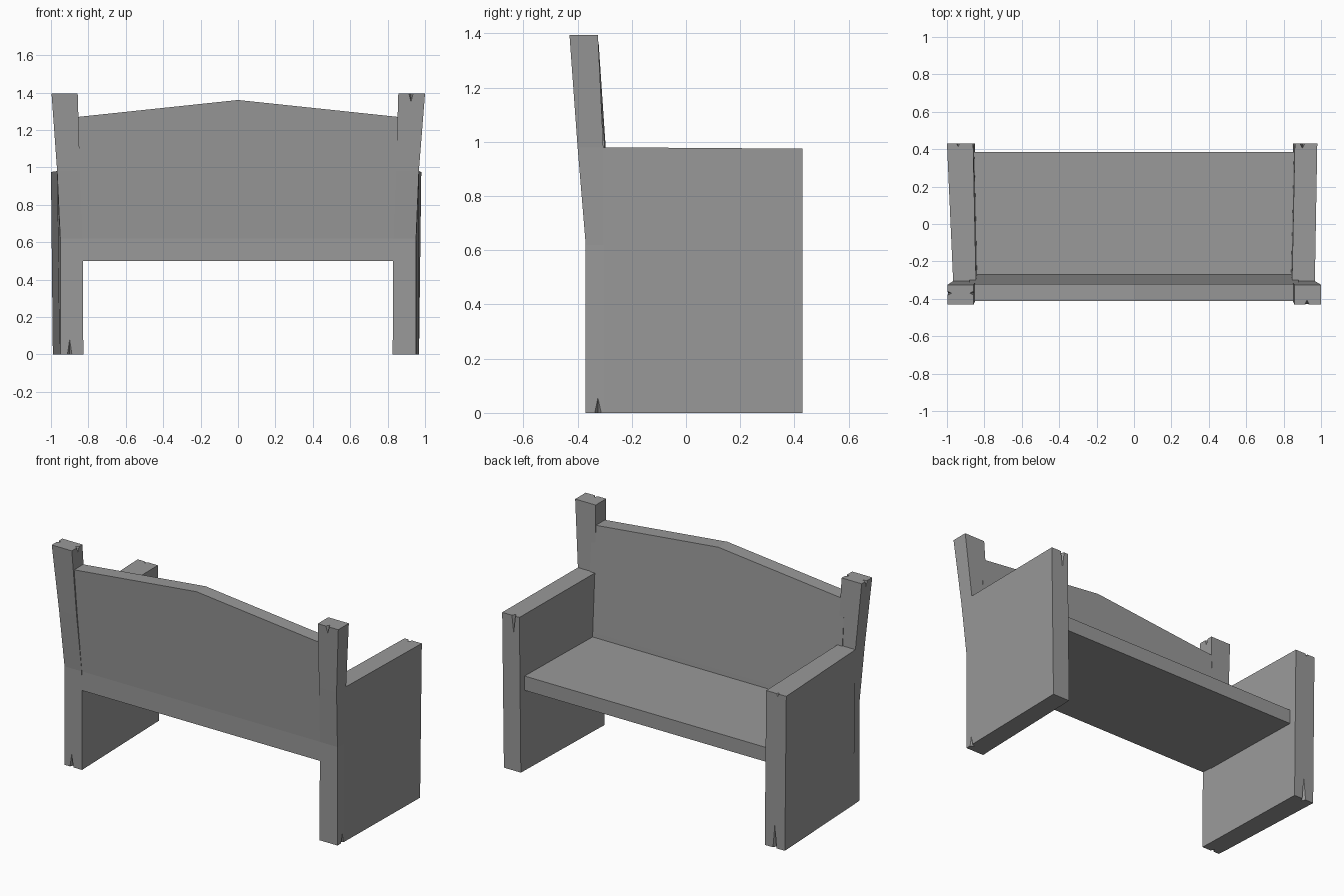
import bpy
import bmesh
from mathutils import Vector

cube = bpy.data.objects.get("Cube")
if cube:
    bpy.data.objects.remove(cube)

GREY = (0.32, 0.32, 0.32, 1)
wood = bpy.data.materials.new("plain grey")
wood.use_nodes = True
wood.diffuse_color = GREY
wood.node_tree.nodes["Principled BSDF"].inputs["Base Color"].default_value = GREY


def add_object(name, bm):
    bmesh.ops.recalc_face_normals(bm, faces=bm.faces)
    mesh = bpy.data.meshes.new(name)
    bm.to_mesh(mesh)
    bm.free()
    mesh.materials.append(wood)
    obj = bpy.data.objects.new(name, mesh)
    bpy.context.collection.objects.link(obj)
    return obj


def slab(name, near, far, cells):
    """Solid between two matching point sets, with rim walls on open edges."""
    bm = bmesh.new()
    a = [bm.verts.new(p) for p in near]
    b = [bm.verts.new(p) for p in far]
    edges = set()
    for cell in cells:
        bm.faces.new([a[i] for i in cell])
        bm.faces.new([b[i] for i in reversed(cell)])
        edges.update(zip(cell, cell[1:] + cell[:1]))
    for i, j in edges:
        if (j, i) not in edges:
            bm.faces.new((a[j], a[i], b[i], b[j]))
    return add_object(name, bm)


def crack(obj, edge, along, inward, length, half=0.015, depth=0.03):
    """Cut a tapering split that starts at the end of a board."""
    p, a, n = Vector(edge), Vector(along), Vector(inward)
    w = a.cross(n) * half
    start = p - a * 0.01 - n * 0.003
    bm = bmesh.new()
    v = [bm.verts.new(q) for q in
         (start + w, start - w, start + n * depth, p + a * length - n * 0.003)]
    for tri in ((0, 1, 2), (0, 1, 3), (1, 2, 3), (2, 0, 3)):
        bm.faces.new([v[i] for i in tri])
    cutter = add_object("crack_cutter", bm)
    cutter.hide_render = True
    mod = obj.modifiers.new("crack", "BOOLEAN")
    mod.operation = "DIFFERENCE"
    mod.solver = "EXACT"
    mod.object = cutter
    bpy.context.view_layer.objects.active = obj
    bpy.ops.object.modifier_apply(modifier=mod.name)
    bpy.data.objects.remove(cutter)


# End boards: post and arm panel share one side outline (y, z)
outline = [(-.37, 0), (-.37, .62), (-.4, .98), (-.43, 1.395), (-.325, 1.395),
           (-.305, .98), (.43, .975), (.43, 0), (-.305, .62), (-.305, 0)]
cells = [(0, 9, 8, 1), (1, 8, 5, 2), (2, 5, 4, 3), (9, 7, 6, 5, 8)]
inner = [.827, .83, .845, .857, .857, .845, .86, .85, .835, .83]
outer_left = [.952, .952, .967, 1, 1, .967, .98, .968, .955, .955]
outer_right = [.95, .95, .967, .997, .997, .967, 1, .99, .955, .955]


def end_board(name, side, outer):
    return slab(name,
                [(side * x, y, z) for x, (y, z) in zip(inner, outline)],
                [(side * x, y, z) for x, (y, z) in zip(outer, outline)], cells)


left_end = end_board("left_end_board", 1, outer_left)
right_end = end_board("right_end_board", -1, outer_right)

# Splits in the wood at the board ends
UP, DOWN, TO_BACK, TO_FRONT = (0, 0, 1), (0, 0, -1), (0, 1, 0), (0, -1, 0)
IN_L, IN_R = (-1, 0, 0), (1, 0, 0)
crack(left_end, (.925, -.43, 1.395), DOWN, TO_BACK, .06)
crack(left_end, (.9, .43, .975), DOWN, TO_FRONT, .12)
crack(left_end, (.953, -.325, 0), UP, IN_L, .06)
crack(right_end, (-.9, -.37, 0), UP, TO_BACK, .09)
crack(right_end, (-.94, .43, .975), DOWN, TO_FRONT, .02)
crack(right_end, (-.92, .43, 0), UP, TO_FRONT, .16)
crack(right_end, (-.997, -.37, 1.395), DOWN, IN_R, .05)
crack(right_end, (-.857, -.37, 1.395), DOWN, IN_L, .04)

# Backrest: leaning board with a shallow central peak
stations = [(-.88, 1.267), (0, 1.36), (.88, 1.267)]
rear, front = [], []
for x, top in stations:
    rear += [(x, -.369, .5), (x, -.369, .62), (x, -.412, top)]
    front += [(x, -.265, .5), (x, -.272, .62), (x, -.322, top)]
panels = [(c + r, c + r + 3, c + r + 4, c + r + 1) for c in (0, 3) for r in (0, 1)]
slab("backrest", rear, front, panels)

# Seat board
corners = [(-.88, -.3), (.88, -.3), (.88, .385), (-.88, .385)]
slab("seat", [(x, y, .5) for x, y in corners],
     [(x, y, .59) for x, y in corners], [(0, 1, 2, 3)])
